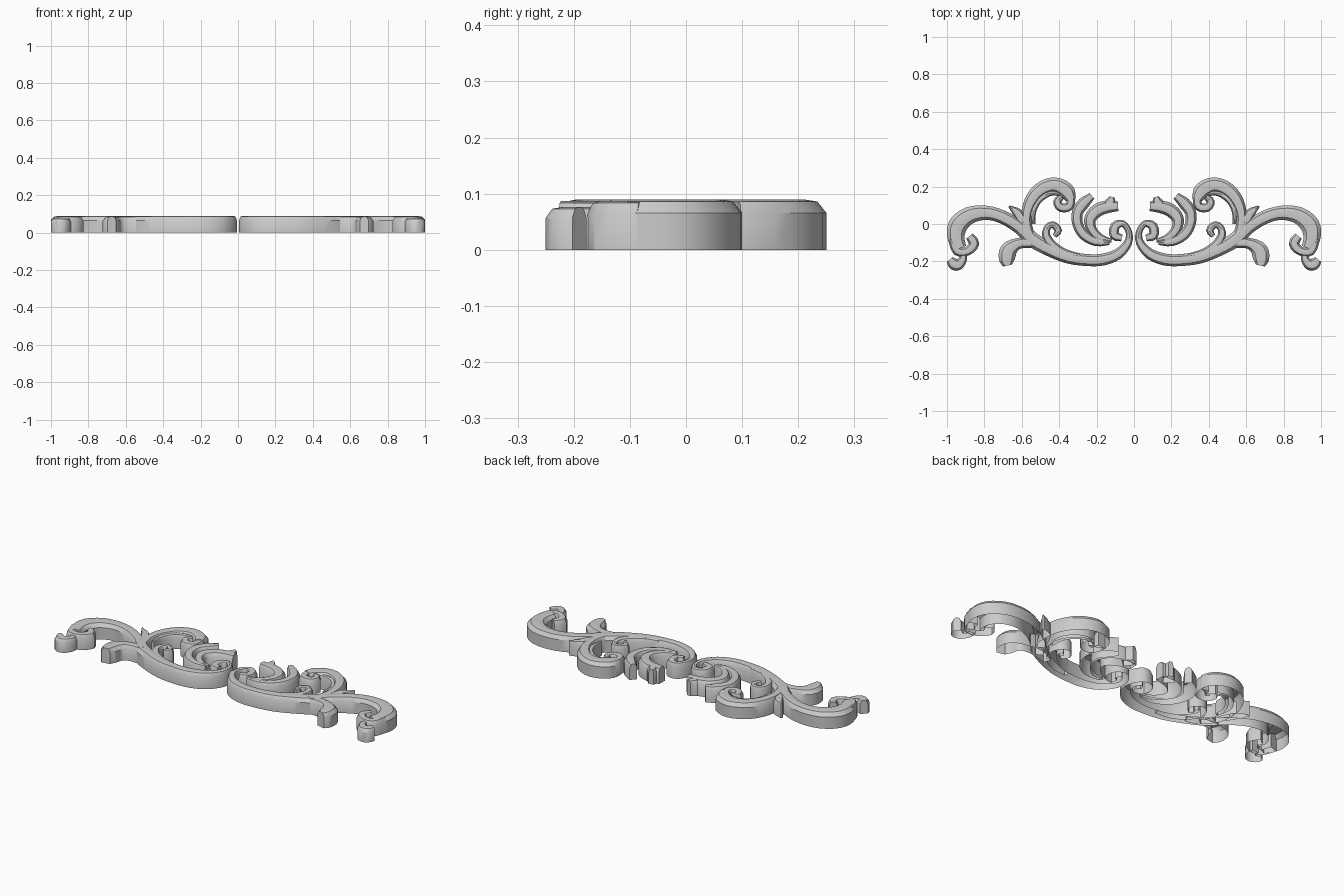
import bpy, bmesh
from mathutils import Vector

# Cross-section: (fraction of half width, height), open underneath
SECTION = [(-1, 0), (-1, .066), (-.62, .086), (0, .09), (.62, .086), (1, .066), (1, 0)]


def spline(pts, steps=3):
    """Catmull-Rom through (x, y, half width) points."""
    p = [Vector(q) for q in pts]
    p = [2 * p[0] - p[1]] + p + [2 * p[-1] - p[-2]]
    out = []
    for i in range(1, len(p) - 2):
        a, b, c, d = p[i - 1:i + 3]
        for s in range(steps):
            t = s / steps
            out.append(.5 * (2 * b + (c - a) * t + (2 * a - 5 * b + 4 * c - d) * t * t
                             + (3 * b - a - 3 * c + d) * t ** 3))
    return out + [p[-2]]


def scroll(name, pts, top=1.0):
    """Sweep the relief section along a tapering path, mirrored across x."""
    path = spline(pts)
    bm = bmesh.new()
    rings = []
    for i, q in enumerate(path):
        d = path[min(i + 1, len(path) - 1)] - path[max(i - 1, 0)]
        n = Vector((-d.y, d.x)).normalized()
        rings.append([bm.verts.new((max(.006, q.x + n.x * u * q.z), q.y + n.y * u * q.z, z * top))
                      for u, z in SECTION])
    for r, s in zip(rings, rings[1:]):
        for k in range(len(SECTION) - 1):
            bm.faces.new((r[k], s[k], s[k + 1], r[k + 1]))
    bm.faces.new(rings[0])
    bm.faces.new(rings[-1][::-1])
    bmesh.ops.recalc_face_normals(bm, faces=bm.faces)
    if sum(f.normal.z * f.calc_area() for f in bm.faces) < 0:
        bmesh.ops.reverse_faces(bm, faces=bm.faces)
    me = bpy.data.meshes.new(name)
    bm.to_mesh(me)
    bm.free()
    ob = bpy.data.objects.new(name, me)
    bpy.context.collection.objects.link(ob)
    m = ob.modifiers.new("mirror", 'MIRROR')
    m.use_clip = False
    m.use_mirror_merge = False
    bpy.context.view_layer.objects.active = ob
    ob.select_set(True)
    bpy.ops.object.shade_smooth_by_angle(angle=.6)
    ob.select_set(False)


# Long S-shaped stem from the centre curl to the outer end
scroll("main_stem", [
    (.065, -.075, .018), (.105, -.06, .026), (.1, -.012, .026), (.06, .002, .018),
    (.028, -.04, .017), (.032, -.1, .022), (.085, -.16, .029), (.165, -.19, .032),
    (.25, -.193, .032), (.35, -.178, .034), (.45, -.138, .036), (.54, -.085, .04),
    (.61, -.02, .036), (.7, .036, .036), (.79, .06, .038), (.88, .046, .046),
    (.94, -.005, .052), (.952, -.07, .046), (.93, -.13, .035)])
# Outer end curl and hanging bud
scroll("outer_curl", [(.97, -.08, .025), (.945, -.145, .025), (.89, -.145, .024),
                      (.855, -.105, .028), (.88, -.065, .022)], .97)
scroll("outer_bud", [(.915, -.155, .02), (.915, -.19, .022), (.94, -.218, .03),
                     (.965, -.212, .032), (.985, -.19, .02)], .85)
# Lower hanging leaf
scroll("lower_leaf", [(.45, -.135, .02), (.54, -.1, .03), (.62, -.105, .03),
                      (.67, -.14, .046), (.68, -.19, .042), (.675, -.222, .024)], .97)
# Upper curl, with its eye and the pointed outer leaf
scroll("upper_curl", [(.52, -.11, .02), (.565, -.04, .028), (.575, .04, .028),
                      (.555, .115, .034), (.505, .18, .039), (.43, .209, .041),
                      (.365, .18, .044), (.338, .135, .03)])
scroll("upper_curl_eye", [(.335, .15, .022), (.345, .095, .024), (.39, .088, .024),
                          (.41, .12, .022), (.385, .145, .015)], .97)
scroll("pointed_leaf", [(.56, -.05, .02), (.6, .02, .028), (.625, .06, .026), (.668, .095, .005)], .95)
scroll("upper_inner_vein", [(.535, .0, .008), (.54, .07, .018), (.51, .13, .02),
                            (.45, .165, .016), (.4, .16, .01)], .9)
# Small inner tendril
scroll("inner_tendril", [(.29, -.172, .014), (.37, -.155, .022), (.435, -.115, .025),
                         (.47, -.06, .022), (.46, -.015, .018), (.43, -.005, .018),
                         (.405, -.035, .02), (.425, -.065, .012)], .97)
# Acanthus leaf in the middle: outer and inner lobes
scroll("acanthus_outer", [(.13, -.1, .012), (.2, -.095, .024), (.265, -.06, .028),
                          (.3, -.005, .028), (.303, .06, .03), (.27, .11, .032),
                          (.225, .15, .02)])
scroll("acanthus_inner", [(.12, -.09, .01), (.18, -.075, .022), (.225, -.03, .026),
                          (.235, .025, .032), (.2, .07, .036), (.15, .09, .034),
                          (.085, .095, .026)])
scroll("acanthus_tip", [(.15, .09, .028), (.125, .12, .026), (.118, .145, .014)], .97)
